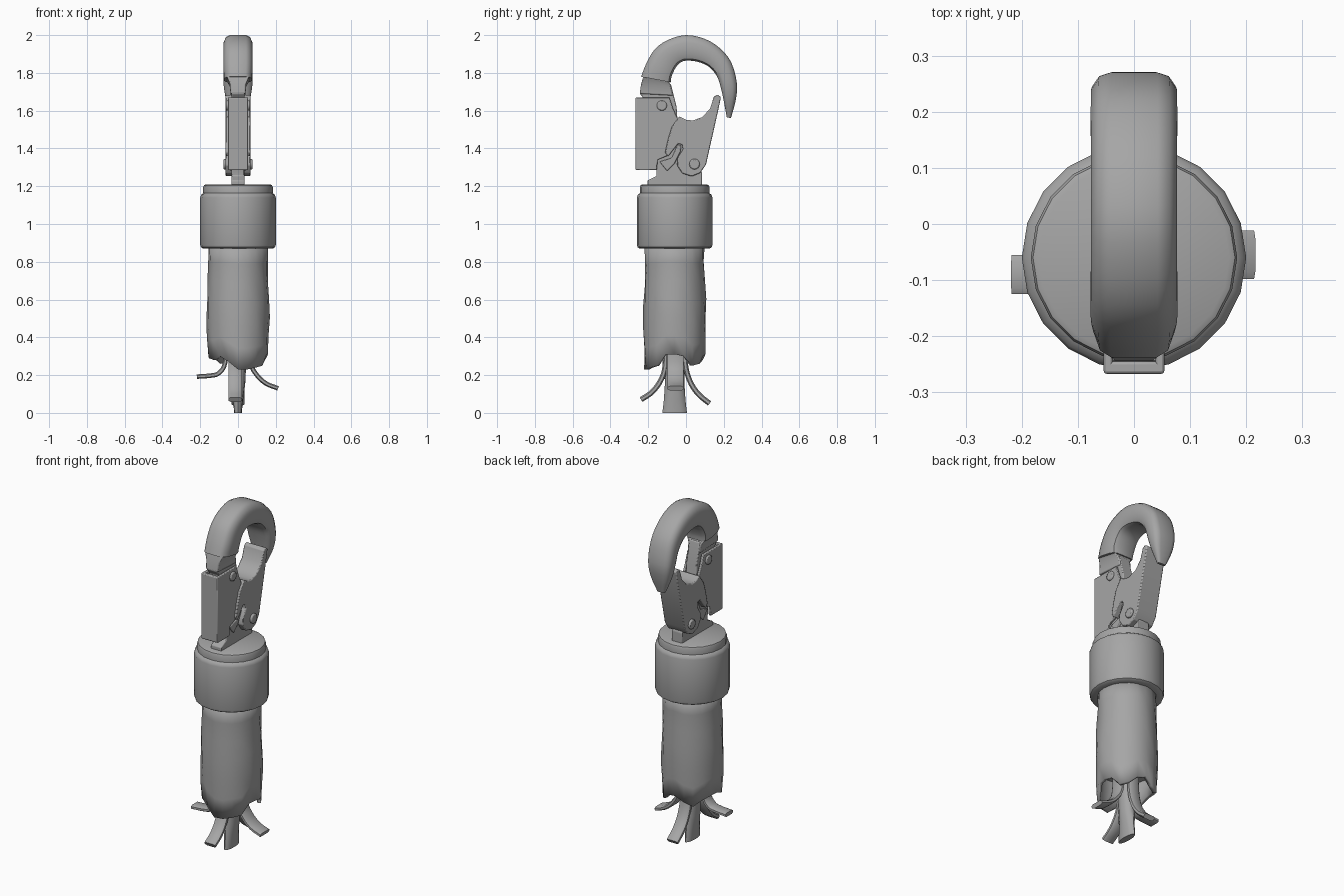
import bpy, bmesh, math
from mathutils import Vector

cube = bpy.data.objects.get("Cube")
if cube:
    bpy.data.objects.remove(cube)

grey = bpy.data.materials.new("grey")
grey.use_nodes = True
grey.diffuse_color = (0.38, 0.38, 0.38, 1)
grey.node_tree.nodes["Principled BSDF"].inputs["Base Color"].default_value = (0.38, 0.38, 0.38, 1)

AXIS_Y = -0.06
SIDES = 20


def finish(name, bm, bevel=0, angle=40):
    bmesh.ops.recalc_face_normals(bm, faces=bm.faces)
    mesh = bpy.data.meshes.new(name)
    bm.to_mesh(mesh)
    bm.free()
    mesh.materials.append(grey)
    ob = bpy.data.objects.new(name, mesh)
    bpy.context.collection.objects.link(ob)
    bpy.ops.object.select_all(action='DESELECT')
    ob.select_set(True)
    bpy.context.view_layer.objects.active = ob
    bpy.ops.object.shade_smooth_by_angle(angle=math.radians(angle))
    if bevel:
        mod = ob.modifiers.new("bevel", 'BEVEL')
        mod.width, mod.segments, mod.limit_method = bevel, 2, 'ANGLE'
    return ob


def loft(name, rings, caps=True, bevel=0, angle=40):
    """Skin a series of rings with equal point counts."""
    bm = bmesh.new()
    rows = [[bm.verts.new(p) for p in ring] for ring in rings]
    for a, b in zip(rows, rows[1:]):
        for i in range(len(a)):
            j = (i + 1) % len(a)
            bm.faces.new((a[i], a[j], b[j], b[i]))
    if caps:
        bm.faces.new(rows[0])
        bm.faces.new(rows[-1])
    return finish(name, bm, bevel, angle)


def plate(name, outline, x0, x1, bevel=0.005):
    """Extrude a (y, z) outline from x0 to x1."""
    return loft(name, [[(x, y, z) for y, z in outline] for x in (x0, x1)], bevel=bevel, angle=30)


def circle(r, z):
    return [(r * math.cos(math.tau * i / SIDES), AXIS_Y + r * math.sin(math.tau * i / SIDES), z)
            for i in range(SIDES)]


def pin(name, y, z, r, half):
    outline = [(y + r * math.cos(math.tau * i / 16), z + r * math.sin(math.tau * i / 16)) for i in range(16)]
    plate(name, outline, -half, half, 0.006)


def smooth_path(points, steps=4):
    """Catmull-Rom subdivision of a short list of tuples."""
    pts = [Vector(p) for p in points]
    pts = [pts[0] * 2 - pts[1]] + pts + [pts[-1] * 2 - pts[-2]]
    out = []
    for a, b, c, d in zip(pts, pts[1:], pts[2:], pts[3:]):
        for s in range(steps):
            t = s / steps
            out.append(0.5 * (2 * b + (c - a) * t + (2 * a - 5 * b + 4 * c - d) * t * t
                              + (3 * b - a - 3 * c + d) * t ** 3))
    return out + [pts[-2]]


# Collar with a stepped lip
collar = [(0.15, 0.87), (0.185, 0.87), (0.196, 0.877), (0.2, 0.89), (0.2, 1.14), (0.195, 1.155),
          (0.184, 1.163), (0.184, 1.195), (0.18, 1.205), (0.17, 1.21)]
loft("collar", [circle(r, z) for r, z in collar])

# Sleeve with a torn lower edge
torn = [.31, .30, .25, .26, .30, .31, .28, .26, .29, .31, .31, .29, .28, .30, .27, .23, .23, .24, .25, .31]
rings = []
for k, r in enumerate((0.158, 0.156, 0.16, 0.165, 0.166, 0.163, 0.16)):
    t = k / 6
    wave = [r + 0.003 * math.sin(3 * i + 2 * k) for i in range(SIDES)]
    rings.append([(w * math.cos(math.tau * i / SIDES), AXIS_Y + w * math.sin(math.tau * i / SIDES),
                   0.9 * (1 - t) + torn[i] * t) for i, w in enumerate(wave)])
sleeve = loft("sleeve", rings, caps=False, angle=60)
wall = sleeve.modifiers.new("wall", 'SOLIDIFY')
wall.thickness = 0.02
loft("sleeve_core", [circle(0.148, 0.42), circle(0.148, 0.88)])


# Frayed strands: out is the distance along the direction, then height
def strand(name, path, direction, side_shift, width, thick):
    d = Vector(direction)
    side = Vector((-d.y, d.x, 0))
    pts = smooth_path(path)
    rings = []
    for i, p in enumerate(pts):
        tan = (pts[min(i + 1, len(pts) - 1)] - pts[max(i - 1, 0)]).normalized()
        base = d * p.x + side * side_shift + Vector((0, AXIS_Y, p.y))
        normal = d * -tan.y + Vector((0, 0, tan.x))
        rings.append([base + side * u * width + normal * v * thick
                      for u, v in ((-1, -.5), (-.7, -1), (.7, -1), (1, -.5), (1, .5), (.7, 1), (-.7, 1), (-1, .5))])
    loft(name, rings)


strand("strand_left", [(.06, .45), (.067, .27), (.1, .2), (.15, .155), (.212, .13)], (1, 0, 0), 0.005, .043, .012)
strand("strand_right", [(.05, .45), (.067, .27), (.1, .212), (.14, .198), (.218, .192)], (-1, 0, 0), 0.03, .035, .012)
strand("strand_front", [(.04, .45), (.05, .25), (.075, .17), (.12, .11), (.178, .07)], (0, -1, 0), -0.015, .035, .014)
strand("strand_back", [(.05, .45), (.055, .27), (.08, .17), (.125, .1), (.185, .05)], (0, 1, 0), 0, .035, .014)
core = [(.45, .045, .05), (.25, .043, .05), (.15, .038, .052), (.07, .027, .057), (0, .02, .065)]
loft("strand_centre", [[(w * math.cos(math.tau * i / 12), AXIS_Y + d * math.sin(math.tau * i / 12), z)
                        for i in range(12)] for z, w, d in core])

# Hook: outer y z, inner y z, half width
stations = [(-.238, 1.78, -.08, 1.75, .073), (-.21, 1.85, -.075, 1.785, .077), (-.165, 1.925, -.05, 1.835, .077),
            (-.095, 1.975, -.02, 1.86, .077), (0, 2, .02, 1.865, .077), (.1, 1.98, .075, 1.855, .077),
            (.18, 1.93, .125, 1.83, .077), (.24, 1.855, .165, 1.78, .077), (.27, 1.74, .185, 1.72, .075),
            (.262, 1.65, .2, 1.65, .06), (.238, 1.56, .216, 1.565, .025)]
rings = []
for s in smooth_path(stations, 3):
    oy, oz, iy, iz, w = s
    rings.append([(w * u, oy + (iy - oy) * t, oz + (iz - oz) * t)
                  for u, t in ((-.55, 0), (.55, 0), (.83, .08), (1, .3), (1, .75), (.88, .93), (.6, 1),
                               (-.6, 1), (-.88, .93), (-1, .75), (-1, .3), (-.83, .08))])
loft("hook", rings, angle=45)
loft("hook_neck", [[(u * w, y, z) for u, y, z in ((-1, oy, oz), (1, oy, oz), (1, iy, iz), (-1, iy, iz))]
                   for oy, oz, iy, iz, w in ((-.225, 1.785, -.09, 1.755, .06), (-.238, 1.74, -.078, 1.725, .042),
                                             (-.245, 1.69, -.07, 1.68, .04))], bevel=.006)

# Shank running from the hook down to the collar
plate("shank", [(-.225, 1.77), (-.245, 1.69), (-.22, 1.66), (-.2, 1.4), (-.16, 1.33), (-.155, 1.255), (-.205, 1.23),
                (-.205, 1.2), (.085, 1.2), (.085, 1.27), (.03, 1.36), (-.02, 1.45), (-.045, 1.55), (-.05, 1.62),
                (-.08, 1.74)], -.034, .034)

# Channel-shaped lock housing
cheek = [(-.265, 1.285), (-.155, 1.285), (-.15, 1.34), (-.1, 1.36), (-.085, 1.47), (-.04, 1.55),
         (-.068, 1.61), (-.088, 1.67), (-.265, 1.67)]
for side, x in (("right", -.054), ("left", .038)):
    plate("housing_cheek_" + side, cheek, x, x + .016, .004)
plate("housing_front", [(-.267, 1.285), (-.245, 1.285), (-.245, 1.67), (-.267, 1.67)], -.054, .054)

# Swinging gate with a saddle top and a notch for the spring
gate = [(-.035, 1.57), (0, 1.552), (.035, 1.548), (.085, 1.565), (.127, 1.61), (.148, 1.675), (.168, 1.685),
        (.185, 1.672), (.17, 1.6), (.106, 1.315), (.075, 1.27), (.03, 1.252), (-.02, 1.268), (-.047, 1.31),
        (-.045, 1.35), (-.016, 1.395), (-.02, 1.42), (-.042, 1.425), (-.073, 1.385), (-.095, 1.357), (-.111, 1.38),
        (-.095, 1.45), (-.075, 1.515)]
plate("gate", gate, -.065, .065)
plate("spring_lever", [(-.14, 1.33), (-.075, 1.35), (-.045, 1.42), (-.025, 1.415), (-.03, 1.38), (-.06, 1.32),
                       (-.1, 1.28)], -.045, .045)

# Pins
pin("housing_pin", -.128, 1.627, .027, .064)
pin("gate_pin", .045, 1.317, .028, .077)
